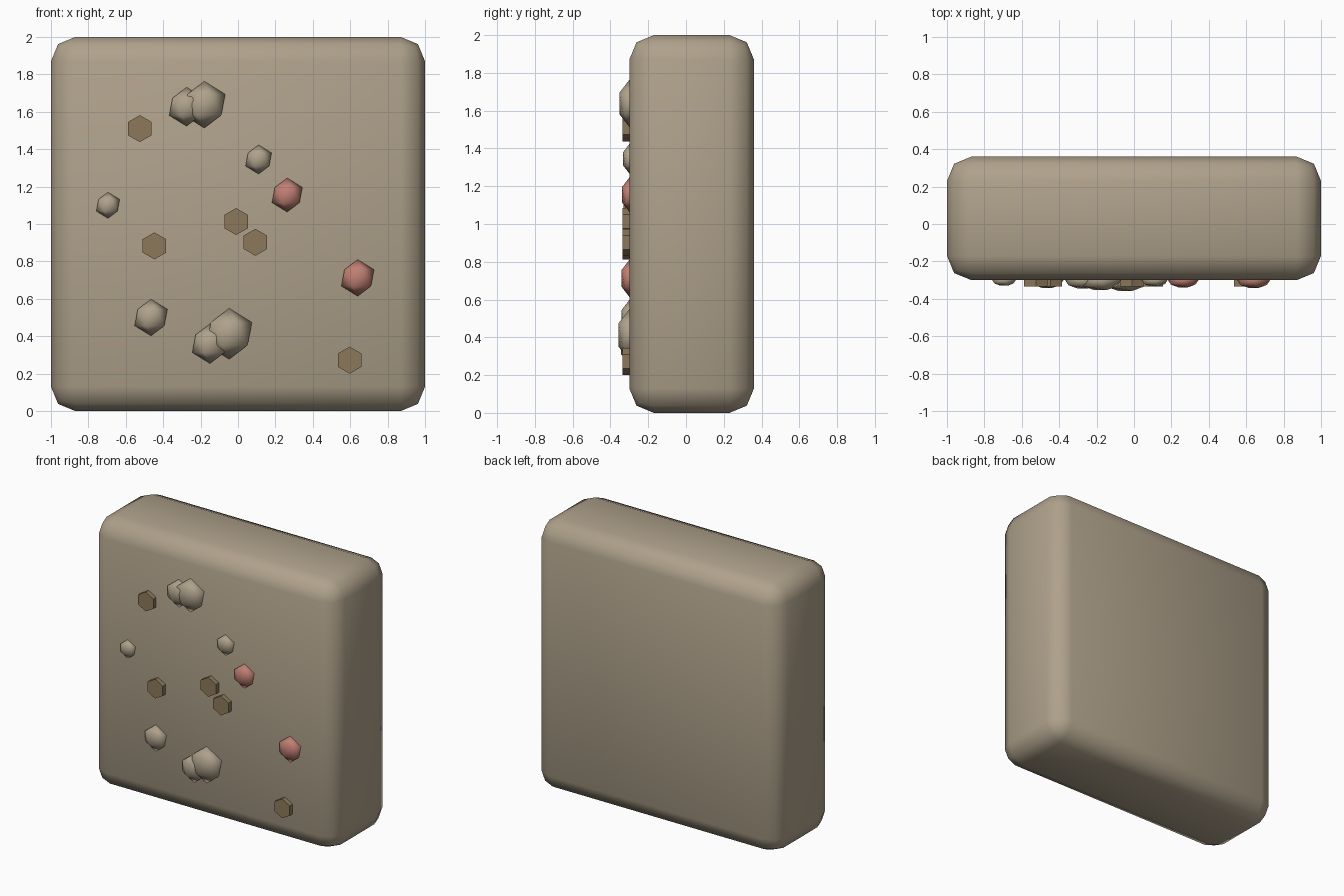
import bpy, math

if "Cube" in bpy.data.objects:
    bpy.data.objects.remove(bpy.data.objects["Cube"])


def material(name, rgb):
    m = bpy.data.materials.new(name)
    m.diffuse_color = (*rgb, 1)
    m.use_nodes = True
    m.node_tree.nodes["Principled BSDF"].inputs["Base Color"].default_value = m.diffuse_color
    return m


stone = material("stone", (0.43, 0.36, 0.26))
brown = material("brown", (0.27, 0.19, 0.105))
red = material("dusty_red", (0.52, 0.21, 0.17))

FRONT = -0.30

# Main slab with a softly rounded two-step edge
bpy.ops.mesh.primitive_cube_add(size=1, location=(0, 0.03, 1))
slab = bpy.context.object
slab.name = "slab"
slab.scale = (2, 0.66, 2)
bpy.ops.object.transform_apply(location=False, rotation=False, scale=True)
slab.data.materials.append(stone)
bevel = slab.modifiers.new("rounded_edges", 'BEVEL')
bevel.width = 0.13
bevel.segments = 2
bpy.ops.object.modifier_apply(modifier=bevel.name)
bpy.ops.object.shade_smooth()


# Faceted pebbles, half sunk into the front face
def pebble(name, x, z, r, mat):
    bpy.ops.mesh.primitive_ico_sphere_add(subdivisions=1, radius=r, location=(x, FRONT, z))
    o = bpy.context.object
    o.name = name
    o.scale.y = 0.5
    bpy.ops.object.transform_apply(location=False, rotation=False, scale=True)
    o.data.materials.append(mat)
    bpy.ops.object.shade_smooth()


for x, z, r in [(-0.275, 1.627, 0.104), (-0.18, 1.638, 0.125), (0.11, 1.345, 0.078),
                (-0.695, 1.1, 0.07), (-0.465, 0.5, 0.098),
                (-0.15, 0.36, 0.106), (-0.047, 0.413, 0.136)]:
    pebble("stone_pebble", x, z, r, stone)
for x, z, r in [(0.263, 1.155, 0.091), (0.64, 0.712, 0.098)]:
    pebble("red_pebble", x, z, r, red)

# Six-sided studs, point up, facing forward
for x, z in [(-0.525, 1.51), (-0.447, 0.883), (-0.01, 1.013), (0.093, 0.902), (0.597, 0.272)]:
    bpy.ops.mesh.primitive_cylinder_add(vertices=6, radius=0.072, depth=0.07,
                                        location=(x, FRONT, z),
                                        rotation=(math.pi / 2, 0, 0))
    o = bpy.context.object
    o.name = "hex_stud"
    o.data.materials.append(brown)
